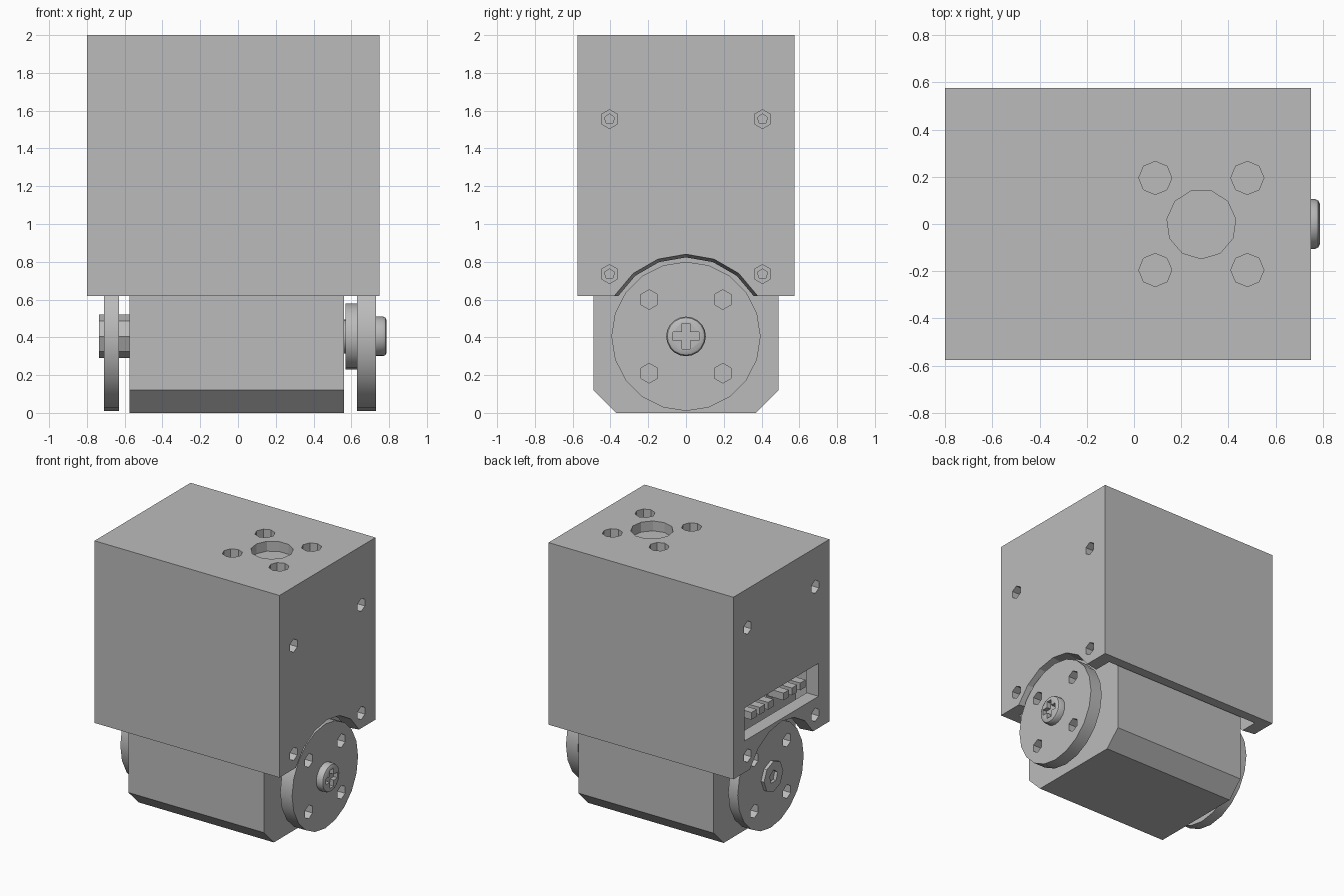
import bpy, bmesh, math
from mathutils import Matrix, Vector

if "Cube" in bpy.data.objects:
    bpy.data.objects.remove(bpy.data.objects["Cube"])

grey = bpy.data.materials.new("plain grey")
grey.diffuse_color = (0.5, 0.5, 0.5, 1)
grey.use_nodes = True
grey.node_tree.nodes["Principled BSDF"].inputs["Base Color"].default_value = grey.diffuse_color
ZC = 0.405  # height of the output axle


def finish(bm, name, smooth=False):
    bmesh.ops.recalc_face_normals(bm, faces=bm.faces)
    me = bpy.data.meshes.new(name)
    bm.to_mesh(me)
    bm.free()
    me.materials.append(grey)
    ob = bpy.data.objects.new(name, me)
    bpy.context.collection.objects.link(ob)
    if smooth:
        shade(ob)
    return ob


def shade(ob):
    bpy.ops.object.select_all(action='DESELECT')
    ob.select_set(True)
    bpy.context.view_layer.objects.active = ob
    bpy.ops.object.shade_smooth_by_angle(angle=math.radians(30))


def box(name, x0, x1, y0, y1, z0, z1):
    bm = bmesh.new()
    bmesh.ops.create_cube(bm, size=1)
    for v in bm.verts:
        v.co = Vector(((x0 + x1) / 2 + v.co.x * (x1 - x0),
                       (y0 + y1) / 2 + v.co.y * (y1 - y0),
                       (z0 + z1) / 2 + v.co.z * (z1 - z0)))
    return finish(bm, name)


def lathe(name, n, y, z, rings, smooth=False):
    """Solid along x through (y, z); rings are (x, radius), a corner points up."""
    bm = bmesh.new()
    loops = [[bm.verts.new((x, y + r * math.sin(2 * math.pi * i / n),
                            z + r * math.cos(2 * math.pi * i / n))) for i in range(n)]
             for x, r in rings]
    for a, b in zip(loops, loops[1:]):
        for i in range(n):
            bm.faces.new((a[i], a[(i + 1) % n], b[(i + 1) % n], b[i]))
    bm.faces.new(loops[0])
    bm.faces.new(loops[-1])
    return finish(bm, name, smooth)


def upright(name, n, x, y, r, z0, z1, turn=0):
    bm = bmesh.new()
    bmesh.ops.create_cone(bm, cap_ends=True, segments=n, radius1=r, radius2=r, depth=z1 - z0,
                          matrix=Matrix.Translation((x, y, (z0 + z1) / 2)) @ Matrix.Rotation(turn, 4, 'Z'))
    return finish(bm, name)


def cut(ob, cutters):
    for c in cutters:
        c.hide_render = True
        m = ob.modifiers.new("cut", 'BOOLEAN')
        m.operation, m.object, m.solver = 'DIFFERENCE', c, 'EXACT'
        bpy.context.view_layer.objects.active = ob
        bpy.ops.object.modifier_apply(modifier=m.name)
        bpy.data.objects.remove(c)


# Housing shell, open at the bottom
shell = box("housing", -0.80, 0.75, -0.575, 0.575, 0.62, 2.0)
cutters = [box("cavity", -0.70, 0.65, -0.50, 0.50, 0.5, 1.9),
           box("window", -0.9, -0.6, -0.445, 0.445, 0.86, 1.11),
           lathe("arc_right", 18, 0, ZC, [(0.6, 0.41), (0.75, 0.435), (0.9, 0.46)]),
           lathe("arc_left", 18, 0, ZC, [(-0.6, 0.41), (-0.8, 0.435), (-0.9, 0.448)])]
# Countersunk screw holes in both side walls
for side, x, high in ((1, 0.75, 1.555), (-1, -0.80, 1.705)):
    for y in (-0.405, 0.405):
        for z in (0.735, high):
            cutters.append(lathe("hole", 6, y, z, [(x + side * 0.05, 0.05), (x - side * 0.06, 0.05)]))
            cutters.append(lathe("pilot", 5, y, z, [(x + side * 0.05, 0.028), (x - side * 0.15, 0.028)]))
# Mounting holes in the top
cutters.append(upright("bore", 11, 0.285, 0, 0.147, 1.925, 2.1, math.pi / 11))
for x in (0.09, 0.48):
    for y in (-0.195, 0.195):
        cutters.append(upright("hole", 8, x, y, 0.07, 1.925, 2.1))
cut(shell, cutters)

# Motor body with chamfered lower edges
bm = bmesh.new()
profile = [(-0.37, 0), (0.37, 0), (0.49, 0.12), (0.49, 1.88), (-0.49, 1.88), (-0.49, 0.12)]
face = bm.faces.new([bm.verts.new((-0.575, y, z)) for y, z in profile])
ext = bmesh.ops.extrude_face_region(bm, geom=[face])
bmesh.ops.translate(bm, vec=(1.135, 0, 0), verts=[v for v in ext["geom"] if isinstance(v, bmesh.types.BMVert)])
finish(bm, "motor_body")

# Horn discs with four through holes each
for name, x0, x1 in (("right_disc", 0.63, 0.73), ("left_disc", -0.71, -0.63)):
    disc = lathe(name, 20, 0, ZC, [(x0, 0.395), (x1, 0.395)])
    cut(disc, [lathe("hole", 6, y, ZC + dz, [(x0 - 0.1, 0.052), (x1 + 0.1, 0.052)])
               for y in (-0.195, 0.195) for dz in (-0.195, 0.195)])
    shade(disc)

# Right axle hub and cross-slot screw
lathe("right_axle", 16, 0, ZC, [(0.55, 0.09), (0.58, 0.09)], True)
lathe("right_hub", 20, 0, ZC, [(0.57, 0.175), (0.635, 0.175)], True)
screw = lathe("right_screw", 20, 0, ZC, [(0.72, 0.105), (0.768, 0.105), (0.78, 0.099), (0.787, 0.085)])
cut(screw, [box("slot", 0.755, 0.85, -0.068, 0.068, ZC - 0.022, ZC + 0.022),
            box("slot", 0.755, 0.85, -0.022, 0.022, ZC - 0.068, ZC + 0.068)])
shade(screw)

# Left axle with a socket
axle = lathe("left_axle", 8, 0, ZC, [(-0.735, 0.115), (-0.57, 0.115)])
cut(axle, [lathe("socket", 5, 0, ZC, [(-0.8, 0.05), (-0.67, 0.05)])])

# Two plugs with three prongs each, seen through the side window
for y in (0.185, -0.2):
    box("plug_base", -0.64, -0.57, y - 0.15, y + 0.15, 0.93, 1.06)
    for i in (-1, 0, 1):
        box("prong", -0.77, -0.63, y + i * 0.1 - 0.032, y + i * 0.1 + 0.032, 0.965, 1.02)
